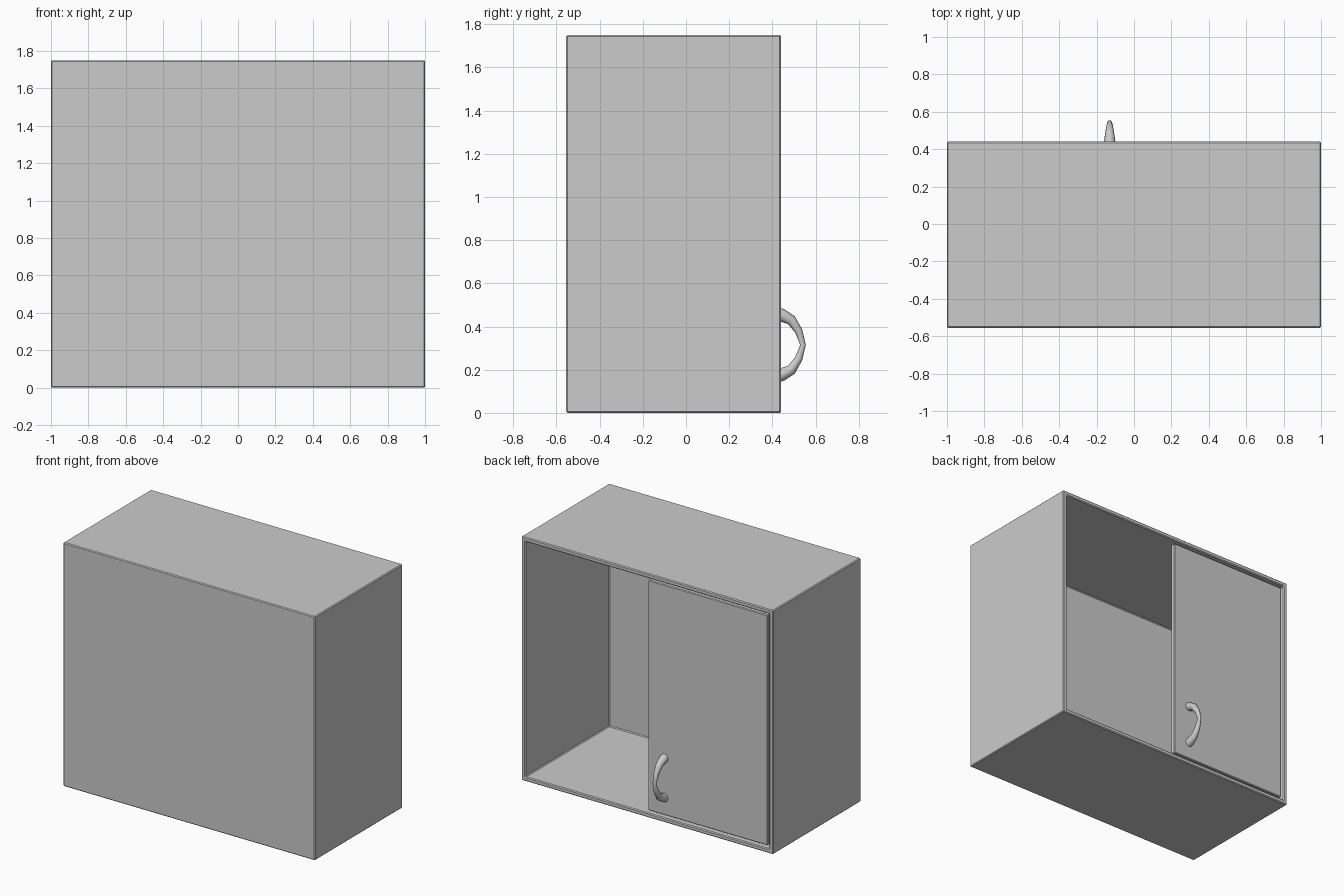
import bpy, bmesh
from mathutils import Matrix, Vector

if "Cube" in bpy.data.objects:
    bpy.data.objects.remove(bpy.data.objects["Cube"])

X0, X1, Y0, Y1, H = -1.0, 1.0, -0.555, 0.44, 1.75
WALL = 0.045


def box_bmesh(lo, hi):
    lo, hi = Vector(lo), Vector(hi)
    bm = bmesh.new()
    m = Matrix.Translation((lo + hi) / 2) @ Matrix.Diagonal((*(hi - lo), 1))
    bmesh.ops.create_cube(bm, size=1, matrix=m)
    return bm


def finish(bm, name, bevel):
    bm.normal_update()
    mesh = bpy.data.meshes.new(name)
    bm.to_mesh(mesh)
    bm.free()
    ob = bpy.data.objects.new(name, mesh)
    bpy.context.collection.objects.link(ob)
    mod = ob.modifiers.new("soft_edges", "BEVEL")
    mod.width = bevel
    mod.segments = 1
    return ob


# Cabinet body: a box hollowed out from its +y face
bm = box_bmesh((X0, Y0, 0), (X1, Y1, H))
bm.normal_update()
opening = next(f for f in bm.faces if f.normal.y > 0.9)
bmesh.ops.inset_region(bm, faces=[opening], thickness=WALL)
pocket = bmesh.ops.extrude_discrete_faces(bm, faces=[opening])["faces"][0]
bmesh.ops.translate(bm, verts=pocket.verts, vec=(0, -(Y1 - Y0 - WALL), 0))
finish(bm, "cabinet_body", 0.006)

# Single door covering the -x half of the opening
finish(box_bmesh((-0.952, 0.392, 0.048), (0.0, 0.432, H - 0.048)), "door", 0.005)

# Bow handle: tapered curve, mirrored about its middle height
ZC = 0.315
half = [(0.420, 0.144, 0.031), (0.445, 0.137, 0.030), (0.488, 0.115, 0.024),
        (0.522, 0.064, 0.018)]
path = [(y, ZC - d, r) for y, d, r in half] + [(0.542, ZC, 0.013)]
path += [(y, ZC + d, r) for y, d, r in reversed(half)]
curve = bpy.data.curves.new("handle", "CURVE")
curve.dimensions = "3D"
curve.bevel_depth = 1.0
curve.bevel_resolution = 4
curve.use_fill_caps = True
spline = curve.splines.new("POLY")
spline.points.add(len(path) - 1)
for p, (y, z, r) in zip(spline.points, path):
    p.co = (-0.13, y, z, 1)
    p.radius = r
spline.use_smooth = True
handle = bpy.data.objects.new("handle", curve)
bpy.context.collection.objects.link(handle)
